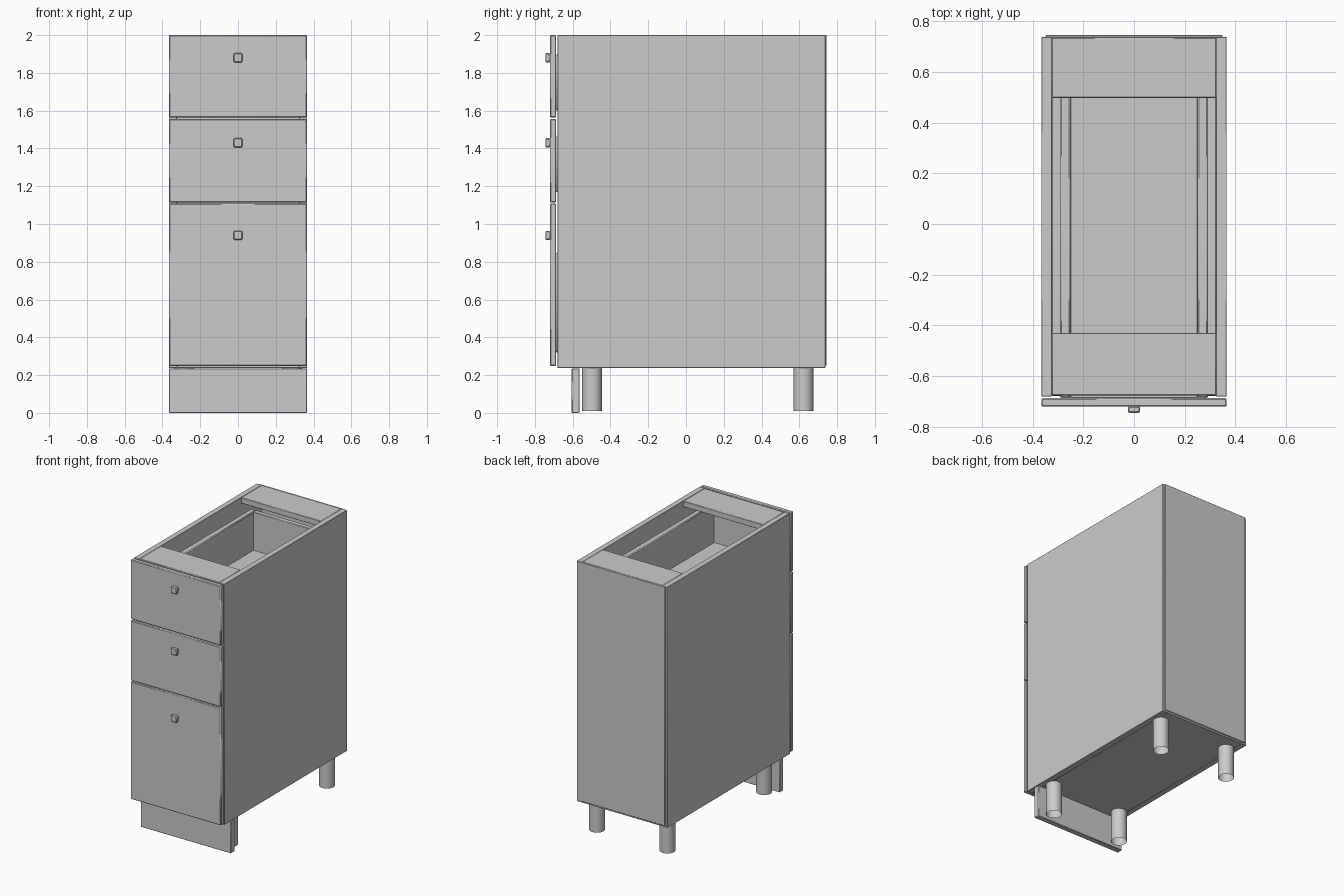
import bpy
import math

if "Cube" in bpy.data.objects:
    bpy.data.objects.remove(bpy.data.objects["Cube"], do_unlink=True)

grey = bpy.data.materials.new("light_grey")
grey.use_nodes = True
COLOUR = (0.6, 0.6, 0.6, 1.0)
grey.diffuse_color = COLOUR
grey.node_tree.nodes["Principled BSDF"].inputs["Base Color"].default_value = COLOUR


def finish(obj, name):
    obj.name = name
    obj.data.materials.append(grey)
    bpy.ops.object.shade_smooth_by_angle(angle=math.radians(50))
    return obj


def board(name, x, y, z, edge=0.003):
    """Box spanning the given (low, high) ranges, with softened edges."""
    spans = (x, y, z)
    bpy.ops.mesh.primitive_cube_add(size=1, location=[(a + b) / 2 for a, b in spans])
    obj = bpy.context.object
    obj.scale = [b - a for a, b in spans]
    bpy.ops.object.transform_apply(location=False, rotation=False, scale=True)
    if edge:
        bevel = obj.modifiers.new("soft_edges", 'BEVEL')
        bevel.width = edge
        bevel.segments = 1
    return finish(obj, name)


HALF = 0.366     # half the cabinet width
INNER = 0.324    # inner face of the side panels
BASE = 0.238     # underside of the carcass
TOP = 2.0

# Carcass
for side, s in (("left", 1), ("right", -1)):
    board(side + "_side_panel", sorted((s * INNER, s * HALF)), (-0.68, 0.738), (BASE, TOP), 0.002)
board("bottom_panel", (-INNER, INNER), (-0.678, 0.737), (BASE, BASE + 0.042), 0.002)
board("back_panel", (-0.35, 0.35), (0.736, 0.745), (0.25, TOP), 0.002)
board("front_stretcher", (-INNER, INNER), (-0.676, -0.43), (1.958, TOP))
board("back_stretcher", (-INNER, INNER), (0.498, 0.736), (1.958, TOP))


def drawer(prefix, low, high, knob_z, box_low, box_high):
    """Drawer front, knob and open box behind it."""
    board(prefix + "_drawer_front", (-HALF, HALF), (-0.721, -0.687), (low, high), 0.005)
    board(prefix + "_drawer_knob", (-0.024, 0.024), (-0.745, -0.719),
          (knob_z - 0.024, knob_z + 0.024), 0.005)
    for side, s in (("left", 1), ("right", -1)):
        board(f"{prefix}_drawer_{side}_side", sorted((s * 0.25, s * 0.293)),
              (-0.687, 0.57), (box_low, box_high), 0.006)
    board(prefix + "_drawer_back", (-0.252, 0.252), (0.535, 0.57), (box_low, box_high))
    board(prefix + "_drawer_floor", (-0.252, 0.252), (-0.687, 0.54), (box_low, box_low + 0.02))


drawer("top", 1.565, TOP, 1.88, 1.6, 1.9)
drawer("middle", 1.115, 1.556, 1.43, 1.17, 1.47)
drawer("bottom", 0.248, 1.109, 0.94, 0.32, 0.85)

# Plinth board under the front
board("toe_kick", (-HALF, HALF), (-0.605, -0.563), (0.0, 0.235))

# Open tubular feet
for end, y in (("front", -0.497), ("back", 0.622)):
    for side, s in (("left", 1), ("right", -1)):
        bpy.ops.mesh.primitive_cylinder_add(vertices=32, radius=0.053, depth=BASE - 0.01,
                                            end_fill_type='NOTHING',
                                            location=(s * 0.285, y, (BASE + 0.01) / 2))
        finish(bpy.context.object, f"{end}_{side}_leg")
